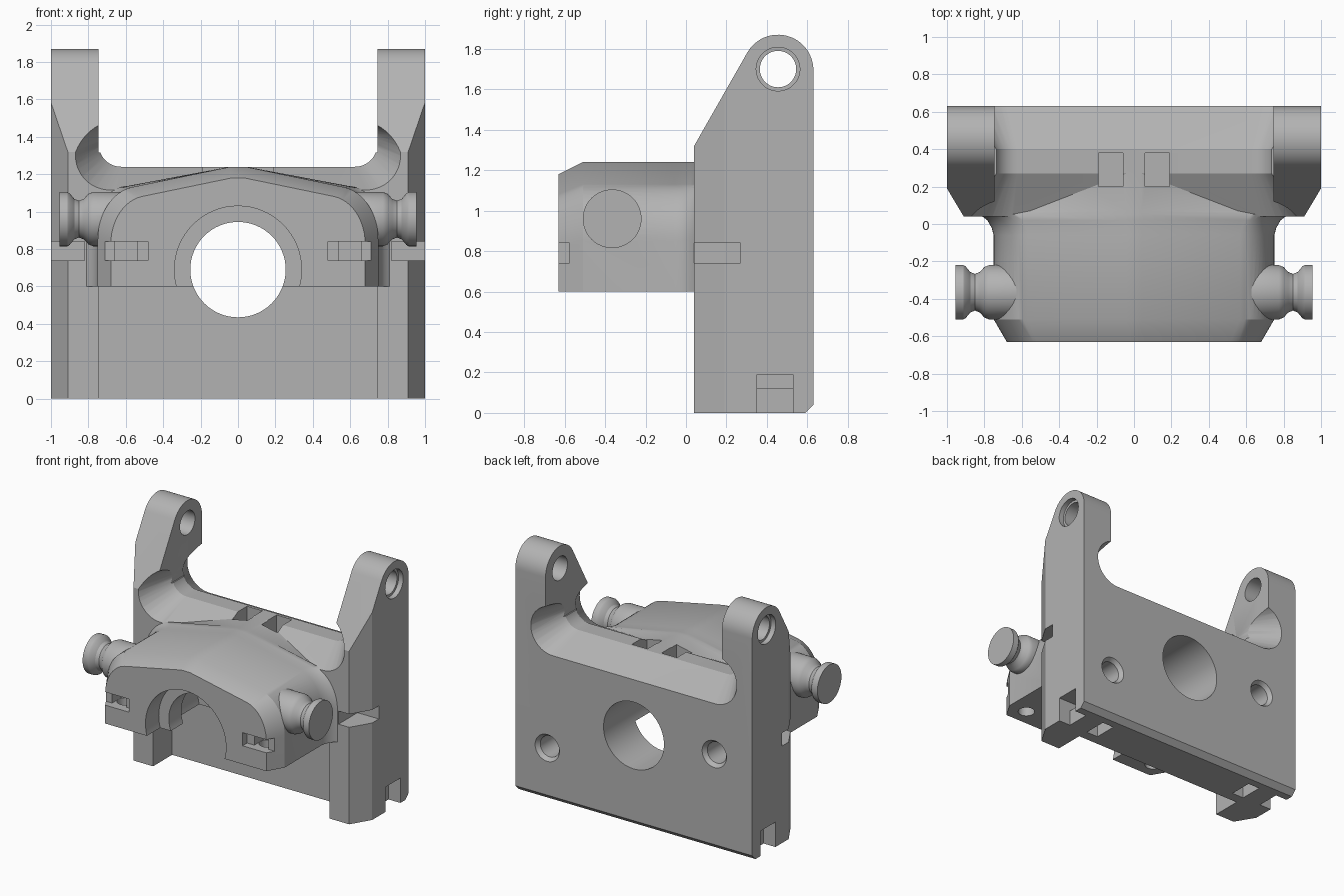
import bpy, bmesh
from math import sin, cos, radians

if "Cube" in bpy.data.objects:
    bpy.data.objects.remove(bpy.data.objects["Cube"], do_unlink=True)

mat = bpy.data.materials.new("Plain Grey")
mat.use_nodes = True
GREY = (0.45, 0.45, 0.45, 1)
mat.diffuse_color = GREY
mat.node_tree.nodes["Principled BSDF"].inputs["Base Color"].default_value = GREY


def finish(name, bm):
    bmesh.ops.recalc_face_normals(bm, faces=bm.faces)
    me = bpy.data.meshes.new(name)
    bm.to_mesh(me)
    bm.free()
    me.materials.append(mat)
    ob = bpy.data.objects.new(name, me)
    bpy.context.collection.objects.link(ob)
    return ob


def place(axis, u, v, d):
    return {"x": (d, u, v), "y": (u, d, v), "z": (u, v, d)}[axis]


def loft(name, axis, sections):
    """Closed solid through (position, outline) sections along an axis."""
    bm = bmesh.new()
    rings = [[bm.verts.new(place(axis, u, v, d)) for u, v in pts] for d, pts in sections]
    n = len(rings[0])
    for a, b in zip(rings, rings[1:]):
        for i in range(n):
            bm.faces.new((a[i], a[(i + 1) % n], b[(i + 1) % n], b[i]))
    bm.faces.new(rings[0])
    bm.faces.new(rings[-1])
    return finish(name, bm)


def hull(name, axis, sections):
    """Convex solid around (position, outline) sections."""
    bm = bmesh.new()
    for d, pts in sections:
        for u, v in pts:
            bm.verts.new(place(axis, u, v, d))
    bmesh.ops.convex_hull(bm, input=bm.verts)
    loose = [v for v in bm.verts if not v.link_faces]
    bmesh.ops.delete(bm, geom=loose, context="VERTS")
    return finish(name, bm)


def prism(name, axis, pts, a, b):
    return loft(name, axis, [(a, pts), (b, pts)])


def arc(cu, cv, r, start, end, n=12, rv=None):
    rv = r if rv is None else rv
    return [(cu + r * cos(radians(start + (end - start) * i / n)),
             cv + rv * sin(radians(start + (end - start) * i / n))) for i in range(n + 1)]


def circle(cu, cv, r, n=48):
    return arc(cu, cv, r, 0, 360, n)[:-1]


def mirrored(pts):
    return pts + [(-u, v) for u, v in pts[::-1]]


def box(name, x, y, z):
    return prism(name, "z", [(x[0], y[0]), (x[1], y[0]), (x[1], y[1]), (x[0], y[1])], *z)


def combine(target, other, op):
    mod = target.modifiers.new(op, "BOOLEAN")
    mod.operation, mod.solver, mod.object = op, "EXACT", other
    bpy.context.view_layer.objects.active = target
    bpy.ops.object.modifier_apply(modifier=mod.name)
    bpy.data.objects.remove(other, do_unlink=True)


def cut(other):
    combine(body, other, "DIFFERENCE")


def join(other):
    combine(body, other, "UNION")


# Back plate with chamfered lower rear edge, thicker above the hood floor
body = prism("bracket_body", "x",
             [(0.27, 0), (0.59, 0), (0.63, 0.04), (0.63, 1.315), (0.04, 1.315), (0.04, 0.6), (0.27, 0.6)],
             -0.8, 0.8)

# Side towers with rounded ears and chamfered front corners
for s in (-1, 1):
    outline = [(0.04, 0), (0.59, 0), (0.63, 0.04)] + arc(0.455, 1.695, 0.175, 0, 150, 24) + [(0.04, 1.32)]
    tower = prism("tower", "x", outline, s * 0.745, s)
    wedge = prism("wedge", "z", [(s * 0.91, 0.04), (s * 0.85, -0.06), (s * 1.1, -0.06),
                                 (s * 1.1, 0.357)], -0.1, 2)
    combine(tower, wedge, "DIFFERENCE")
    join(tower)

# Saddle between the towers, flared towards front and back
crest = arc(0.625, 1.36, 0.12, 0, -90)
cut(prism("saddle", "y", mirrored([(0.745, 2)] + crest), -0.2, 0.8))
for y_in, y_out in ((0.27, 0.02), (0.4, 0.65)):
    cut(hull("flare", "y", [(y_in, mirrored(circle(0.625, 1.36, 0.12))),
                            (y_out, mirrored(circle(0.69, 1.295, 0.19)))]))


# Arched hood with chamfered front and flared root
def hood_outline(kx, kz):
    half = [(0.75, 0.6)] + arc(0.53, 0.85, 0.22, 0, 80, 12, 0.285) + [(0.04, 1.24)]
    return [(u * kx, 0.6 + (v - 0.6) * kz) for u, v in mirrored(half)]


join(loft("hood", "y", [(-0.63, hood_outline(0.907, 0.906)), (-0.51, hood_outline(1, 1)),
                        (-0.06, hood_outline(1, 1)), (-0.02, hood_outline(1.015, 1)),
                        (0.02, hood_outline(1.045, 1)), (0.05, hood_outline(1.1, 1)),
                        (0.07, hood_outline(0.99, 1)), (0.29, hood_outline(0.99, 1))]))

# Flanged side knobs
knob = [(0.5, 0.145), (0.775, 0.145), (0.8, 0.135), (0.825, 0.108), (0.85, 0.098),
        (0.875, 0.108), (0.9, 0.138), (0.912, 0.145), (0.955, 0.145)]
for s in (-1, 1):
    join(loft("knob", "x", [(s * x, circle(-0.365, 0.96, r)) for x, r in knob]))

# Central bore and the wider pockets inside the hood
cut(prism("bore", "y", circle(0, 0.69, 0.255, 64), -0.8, 0.8))
for a, b in ((-0.7, -0.47), (-0.32, 0.0)):
    cut(prism("pocket", "y", circle(0, 0.69, 0.34, 64), a, b))

# Blind rear screw holes with countersunk rims
for x, z in ((0.73, 0.4), (-0.68, 0.73)):
    cut(loft("rear_hole", "y", [(0.38, circle(x, z, 0.08)), (0.6, circle(x, z, 0.08)),
                                (0.64, circle(x, z, 0.11))]))

for s in (-1, 1):
    # Ear holes with a shallow outer counterbore
    cut(loft("ear_hole", "x", [(s * 0.6, circle(0.455, 1.7, 0.09)), (s * 0.96, circle(0.455, 1.7, 0.09)),
                               (s * 0.961, circle(0.455, 1.7, 0.108)), (s * 1.1, circle(0.455, 1.7, 0.108))]))

    def span(a, b):
        return sorted((s * a, s * b))

    # Nut slots in the towers and in the hood front
    cut(box("tower_slot", span(0.82, 1.1), (-0.01, 0.27), (0.74, 0.84)))
    cut(box("front_slot", span(0.48, 0.72), (-0.7, -0.575), (0.74, 0.84)))
    cut(box("front_slot_deep", span(0.54, 0.66), (-0.7, -0.43), (0.74, 0.84)))
    cut(prism("hood_screw_hole", "z", circle(s * 0.6, -0.5, 0.06, 32), 0.5, 0.78))
    # Strap channels at the bottom corners and on the crest
    cut(box("side_notch", span(0.9, 1.1), (0.35, 0.53), (-0.1, 0.19)))
    cut(box("bottom_slot", span(0.64, 0.74), (0.35, 0.53), (-0.1, 0.19)))
    cut(box("strap_link", span(0.7, 0.95), (0.35, 0.53), (0.12, 0.19)))
    cut(box("crest_slot", span(0.06, 0.19), (0.2, 0.38), (1.08, 1.4)))

# Smooth shading on curved faces, crisp edges elsewhere
bpy.ops.object.select_all(action="DESELECT")
body.select_set(True)
bpy.context.view_layer.objects.active = body
bpy.ops.object.shade_smooth_by_angle(angle=radians(28))
